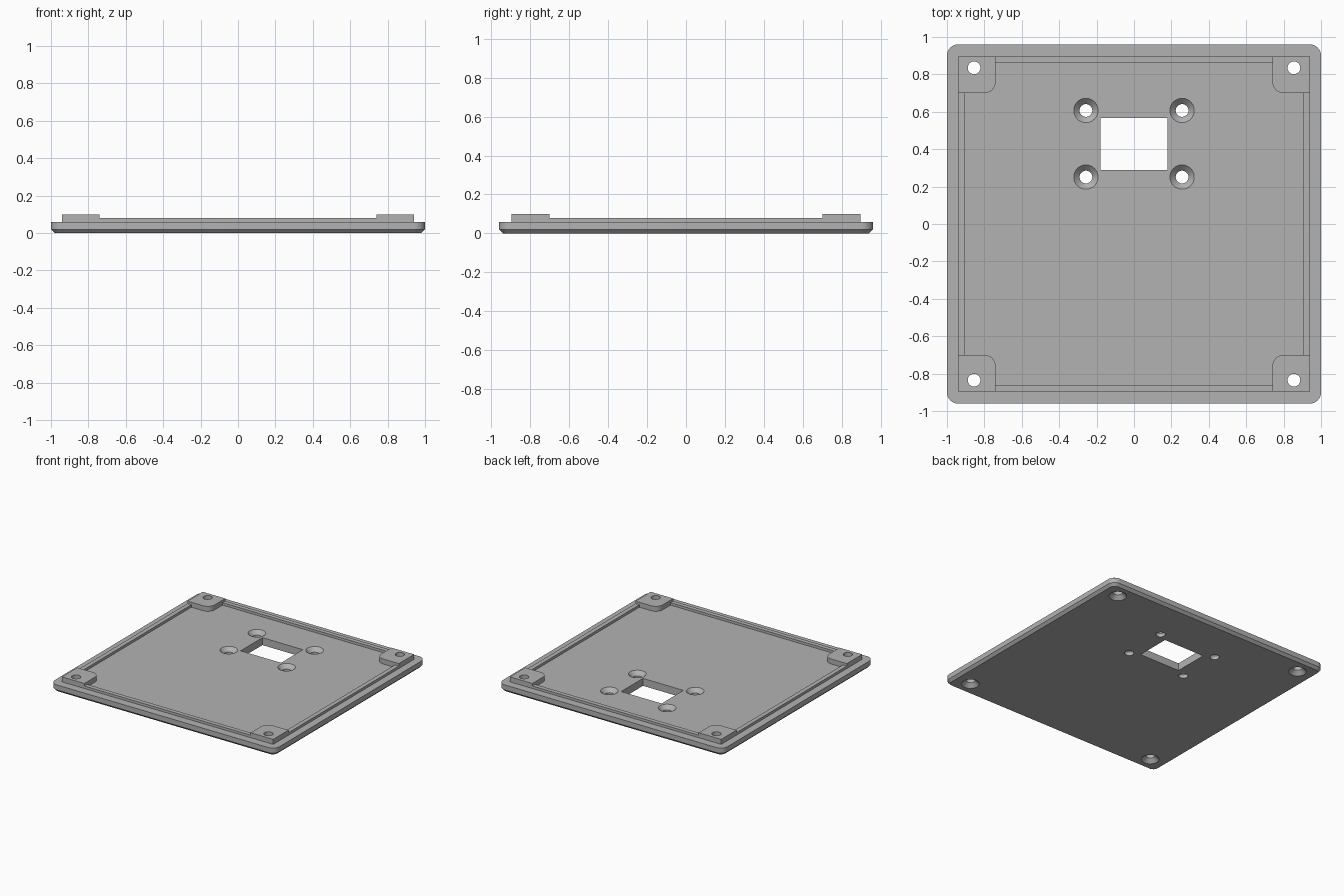
import bpy, bmesh, math

cube = bpy.data.objects.get("Cube")
if cube:
    bpy.data.objects.remove(cube, do_unlink=True)

grey = bpy.data.materials.new("plain grey")
grey.use_nodes = True
GREY = (0.45, 0.45, 0.45, 1)
grey.diffuse_color = GREY
grey.node_tree.nodes["Principled BSDF"].inputs["Base Color"].default_value = GREY


def rect(x0, x1, y0, y1):
    return [(x0, y0), (x1, y0), (x1, y1), (x0, y1)]


def arc(cx, cy, r, start, sweep, n):
    return [(cx + r * math.cos(start + sweep * i / n),
             cy + r * math.sin(start + sweep * i / n)) for i in range(n + 1)]


def circle(cx, cy, r):
    return arc(cx, cy, r, 0, math.tau, 48)[:-1]


def rounded(hx, hy, r):
    pts = []
    for k, (sx, sy) in enumerate([(1, 1), (-1, 1), (-1, -1), (1, -1)]):
        pts += arc(sx * (hx - r), sy * (hy - r), r, k * math.pi / 2, math.pi / 2, 12)
    return pts


def loft(name, *sections):
    """Closed solid through outlines of equal length, each paired with a height."""
    bm = bmesh.new()
    rings = [[bm.verts.new((x, y, z)) for x, y in pts] for pts, z in sections]
    for a, b in zip(rings, rings[1:]):
        for i in range(len(a)):
            j = (i + 1) % len(a)
            bm.faces.new((a[i], a[j], b[j], b[i]))
    bm.faces.new(rings[0][::-1])
    bm.faces.new(rings[-1])
    bmesh.ops.recalc_face_normals(bm, faces=bm.faces)
    mesh = bpy.data.meshes.new(name)
    bm.to_mesh(mesh)
    bm.free()
    mesh.materials.append(grey)
    obj = bpy.data.objects.new(name, mesh)
    bpy.context.collection.objects.link(obj)
    return obj


def combine(target, tool, operation):
    """Apply a boolean and discard the tool."""
    tool.hide_render = True
    mod = target.modifiers.new(operation, 'BOOLEAN')
    mod.operation = operation
    mod.solver = 'EXACT'
    mod.object = tool
    bpy.context.view_layer.objects.active = target
    bpy.ops.object.modifier_apply(modifier=mod.name)
    bpy.data.objects.remove(tool, do_unlink=True)


def countersunk_hole(x, y, mouth, inward, far):
    """Cone at the mouth height, then a straight bore to the far height."""
    wide, narrow = 0.065, 0.034
    return loft("hole_cutter",
                (circle(x, y, wide), mouth - inward * 0.05),
                (circle(x, y, wide), mouth),
                (circle(x, y, narrow), mouth + inward * 0.031),
                (circle(x, y, narrow), far))


SIGNS = [(sx, sy) for sx in (-1, 1) for sy in (-1, 1)]
FLOOR = 0.06

# Plate with rounded corners and a chamfered underside
plate = loft("cover_plate",
             (rounded(0.98, 0.94, 0.04), 0),
             (rounded(1, 0.96, 0.06), 0.02),
             (rounded(1, 0.96, 0.06), FLOOR))

# Raised locating rim
rim = loft("rim", (rect(-0.94, 0.94, -0.895, 0.895), 0.04),
           (rect(-0.94, 0.94, -0.895, 0.895), 0.08))
rim_inside = loft("rim_cutter", (rect(-0.905, 0.905, -0.86, 0.86), 0.02),
                  (rect(-0.905, 0.905, -0.86, 0.86), 0.12))
combine(rim, rim_inside, 'DIFFERENCE')
combine(plate, rim, 'UNION')

# Corner pads, rounded towards the middle
for sx, sy in SIGNS:
    shape = [(0.94, 0.70), (0.94, 0.895), (0.74, 0.895)]
    shape += arc(0.80, 0.76, 0.06, math.pi, math.pi / 2, 12)
    shape = [(sx * x, sy * y) for x, y in shape]
    combine(plate, loft("corner_pad", (shape, 0.04), (shape, 0.10)), 'UNION')

# Corner screw holes, countersunk from below
for sx, sy in SIGNS:
    combine(plate, countersunk_hole(sx * 0.855, sy * 0.835, 0, 1, 0.15), 'DIFFERENCE')

# Socket opening and its four holes, countersunk from above
opening = rect(-0.18, 0.18, 0.29, 0.567)
combine(plate, loft("opening_cutter", (opening, -0.05), (opening, 0.15)), 'DIFFERENCE')
for sx, sy in SIGNS:
    combine(plate, countersunk_hole(sx * 0.257, 0.429 + sy * 0.178, FLOOR, -1, -0.05),
            'DIFFERENCE')

bpy.ops.object.select_all(action='DESELECT')
plate.select_set(True)
bpy.context.view_layer.objects.active = plate
bpy.ops.object.shade_smooth_by_angle(angle=math.radians(30))
